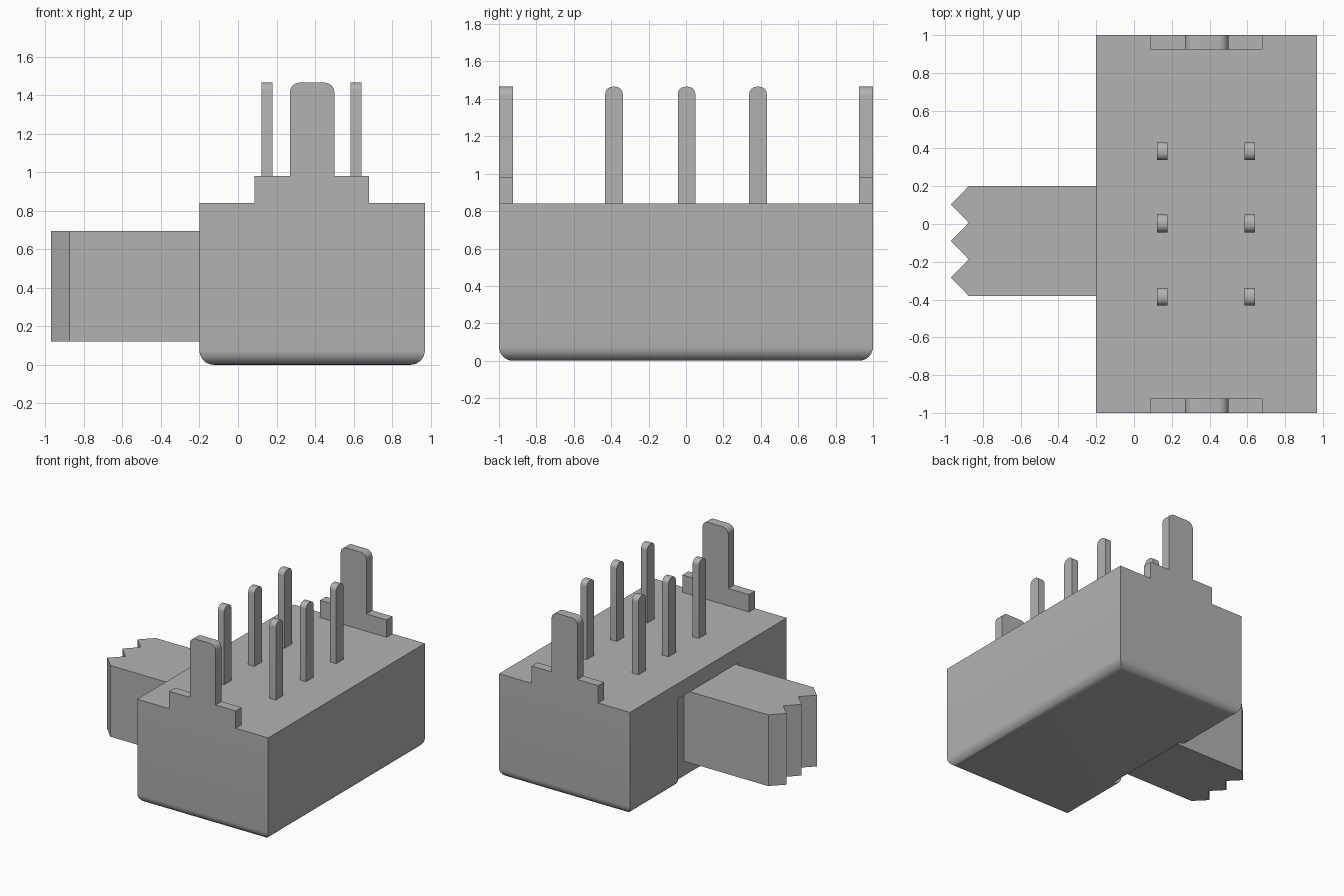
import bpy
import bmesh
import math
from mathutils import Vector

cube = bpy.data.objects.get("Cube")
if cube:
    bpy.data.objects.remove(cube, do_unlink=True)

grey = bpy.data.materials.new("light grey")
grey.use_nodes = True
colour = (0.448, 0.448, 0.448, 1)
grey.diffuse_color = colour
grey.node_tree.nodes["Principled BSDF"].inputs["Base Color"].default_value = colour


def finish(name, bm):
    bmesh.ops.recalc_face_normals(bm, faces=bm.faces)
    mesh = bpy.data.meshes.new(name)
    bm.to_mesh(mesh)
    bm.free()
    mesh.materials.append(grey)
    obj = bpy.data.objects.new(name, mesh)
    bpy.context.collection.objects.link(obj)
    return obj


def smooth(obj):
    bpy.ops.object.select_all(action="DESELECT")
    obj.select_set(True)
    bpy.context.view_layer.objects.active = obj
    bpy.ops.object.shade_smooth_by_angle(angle=math.radians(35))


def prism(points, direction):
    """Extrude a flat outline of 3D points along a direction."""
    bm = bmesh.new()
    face = bm.faces.new([bm.verts.new(p) for p in points])
    new = bmesh.ops.extrude_face_region(bm, geom=[face])["geom"]
    verts = [v for v in new if isinstance(v, bmesh.types.BMVert)]
    bmesh.ops.translate(bm, verts=verts, vec=Vector(direction))
    return bm


def box(x0, x1, y0, y1, z0, z1):
    return prism([(x0, y0, z0), (x1, y0, z0), (x1, y1, z0), (x0, y1, z0)],
                 (0, 0, z1 - z0))


def round_edges(bm, test, radius, segments=8):
    edges = [e for e in bm.edges if test(e)]
    bmesh.ops.bevel(bm, geom=edges, offset=radius, segments=segments,
                    profile=0.5, affect="EDGES")


# Housing with rounded bottom edges
bm = box(-0.2, 0.97, -1, 1, 0, 0.84)
round_edges(bm, lambda e: all(v.co.z < 0.01 for v in e.verts), 0.075)
housing = finish("housing", bm)

# Shallow travel slot behind the slider
cutter = finish("slot_cutter", box(-0.4, -0.12, -0.385, 0.385, -0.2, 0.715))
cutter.hide_render = True
cut = housing.modifiers.new("slot", "BOOLEAN")
cut.operation = "DIFFERENCE"
cut.solver = "EXACT"
cut.object = cutter
bpy.context.view_layer.objects.active = housing
bpy.ops.object.modifier_apply(modifier=cut.name)
bpy.data.objects.remove(cutter, do_unlink=True)
smooth(housing)

# Slider with a toothed grip end
top, base, valley, tip = 0.2, -0.38, -0.875, -0.97
pitch = (top - base) / 3
outline = [(-0.1, base), (-0.1, top)]
for i in range(3):
    outline += [(valley, top - i * pitch), (tip, top - (i + 0.5) * pitch)]
outline.append((valley, base))
finish("slider", prism([(x, y, 0.12) for x, y in outline], (0, 0, 0.575)))

# Stepped mounting tabs at both ends
step = [(0.085, 0.84), (0.68, 0.84), (0.68, 0.98), (0.5, 0.98),
        (0.5, 1.465), (0.27, 1.465), (0.27, 0.98), (0.085, 0.98)]
for name, y in (("front_tab", -1), ("back_tab", 0.925)):
    bm = prism([(x, y, z) for x, z in step], (0, 0.075, 0))
    round_edges(bm, lambda e: all(v.co.z > 1.4 for v in e.verts)
                and abs(e.verts[0].co.x - e.verts[1].co.x) < 0.01, 0.05)
    smooth(finish(name, bm))

# Two rows of contact pins with rounded tips
for side, x in (("right", 0.15), ("left", 0.612)):
    for place, y in (("front", -0.385), ("middle", 0.003), ("back", 0.385)):
        bm = box(x - 0.028, x + 0.028, y - 0.047, y + 0.047, 0.83, 1.465)
        round_edges(bm, lambda e: all(v.co.z > 1.4 for v in e.verts)
                    and abs(e.verts[0].co.y - e.verts[1].co.y) < 0.01, 0.04, 6)
        smooth(finish(f"{side}_{place}_pin", bm))
